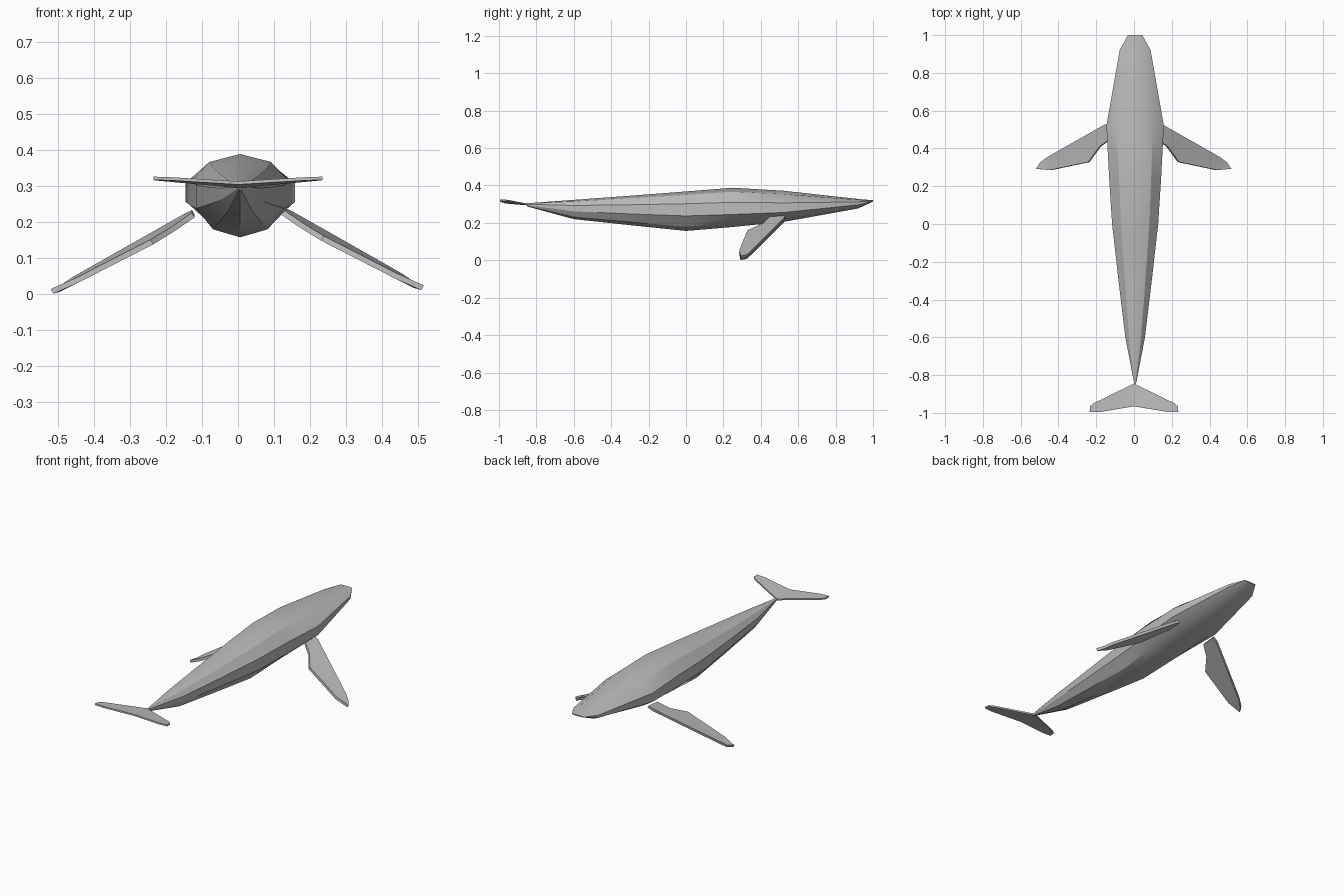
import bpy, bmesh, math
from mathutils import Vector

cube = bpy.data.objects.get("Cube")
if cube:
    bpy.data.objects.remove(cube, do_unlink=True)

grey = bpy.data.materials.new("whale grey")
grey.use_nodes = True
colour = (0.5, 0.5, 0.5, 1)
grey.diffuse_color = colour
grey.node_tree.nodes["Principled BSDF"].inputs["Base Color"].default_value = colour


def finish(name, bm, angle):
    bmesh.ops.recalc_face_normals(bm, faces=bm.faces)
    mesh = bpy.data.meshes.new(name)
    bm.to_mesh(mesh)
    bm.free()
    mesh.materials.append(grey)
    obj = bpy.data.objects.new(name, mesh)
    bpy.context.collection.objects.link(obj)
    bpy.ops.object.select_all(action="DESELECT")
    obj.select_set(True)
    bpy.context.view_layer.objects.active = obj
    bpy.ops.object.shade_smooth_by_angle(angle=math.radians(angle))
    return obj


# Body: ten-sided rings lofted from tail stock to snout
# y, half width, bottom z, widest z, top z
rings = [
    (-0.85, 0.004, 0.288, 0.297, 0.305),
    (-0.60, 0.052, 0.22, 0.28, 0.323),
    (-0.30, 0.088, 0.188, 0.275, 0.345),
    (0.00, 0.122, 0.157, 0.273, 0.368),
    (0.25, 0.138, 0.178, 0.275, 0.388),
    (0.52, 0.152, 0.205, 0.278, 0.372),
    (0.92, 0.082, 0.277, 0.305, 0.328),
    (1.00, 0.038, 0.314, 0.318, 0.321),
]
SIDES = 10
bm = bmesh.new()
loops = []
for y, half, low, mid, high in rings:
    loop = []
    for i in range(SIDES):
        a = math.tau * i / SIDES + math.pi / 2
        c, s = math.cos(a), math.sin(a)
        x = math.copysign(min(abs(c) / math.cos(math.pi / 10), 1), c) * half
        z = mid + s * (high - mid if s > 0 else mid - low)
        loop.append(bm.verts.new((x + 0.006, y, z)))
    loops.append(loop)
for a, b in zip(loops, loops[1:]):
    for i in range(SIDES):
        j = (i + 1) % SIDES
        bm.faces.new((a[i], a[j], b[j], b[i]))
bm.faces.new(loops[0])
bm.faces.new(loops[-1])
finish("body", bm, 30)


# Thin tapered plate from an outline, thinned along its normal
def plate(name, outline, normal, thickness):
    bm = bmesh.new()
    offset = Vector(normal).normalized() * thickness / 2
    top = [bm.verts.new(Vector(p) + offset) for p in outline]
    low = [bm.verts.new(Vector(p) - offset) for p in outline]
    bm.faces.new(top)
    bm.faces.new(low)
    for i in range(len(outline)):
        j = (i + 1) % len(outline)
        bm.faces.new((top[i], top[j], low[j], low[i]))
    bmesh.ops.triangulate(bm, faces=[f for f in bm.faces if len(f.verts) > 4])
    return finish(name, bm, 20)


# Flippers sweep out, down and back
flipper = [
    (0.12, 0.53, 0.232), (0.15, 0.525, 0.217), (0.45, 0.355, 0.047),
    (0.49, 0.325, 0.02), (0.512, 0.292, 0.013), (0.44, 0.285, 0.045),
    (0.235, 0.328, 0.15), (0.175, 0.41, 0.187), (0.12, 0.45, 0.225),
]
for name, side, dx, dz in (("left_flipper", 1, 0, 0.004), ("right_flipper", -1, -0.004, -0.006)):
    pts = [(side * x + dx, y, z + dz) for x, y, z in flipper]
    plate(name, pts, (side * 0.48, 0.05, 0.87), 0.015)

# Tail flukes: two swept halves meeting at a shallow V
half_fluke = [
    (0, -0.845, 0.298), (0.215, -0.95, 0.318), (0.232, -0.965, 0.32),
    (0.235, -0.995, 0.321), (0.18, -0.995, 0.319), (0, -0.965, 0.308),
]
for name, side in (("left_fluke", 1), ("right_fluke", -1)):
    plate(name, [(side * x, y, z) for x, y, z in half_fluke], (0, 0.08, 1), 0.009)
